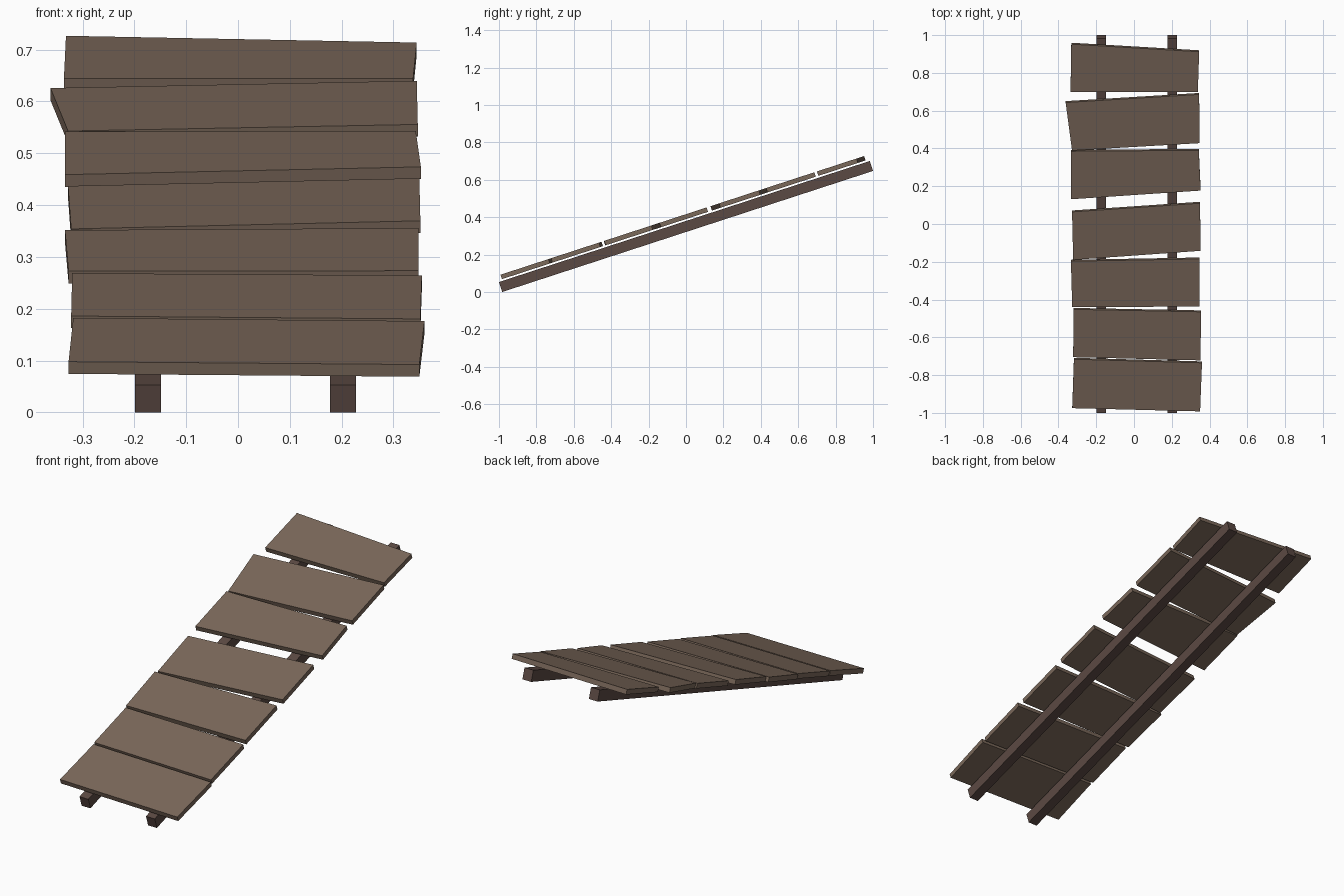
import bpy
import bmesh
import math
from mathutils import Vector

default_cube = bpy.data.objects.get("Cube")
if default_cube:
    bpy.data.objects.remove(default_cube, do_unlink=True)

ANGLE = math.atan(0.3264)
ALONG = Vector((0, math.cos(ANGLE), math.sin(ANGLE)))
NORMAL = Vector((0, -math.sin(ANGLE), math.cos(ANGLE)))


def make_material(name, color):
    mat = bpy.data.materials.new(name)
    mat.use_nodes = True
    mat.diffuse_color = (*color, 1)
    shader = next(n for n in mat.node_tree.nodes if n.type == "BSDF_PRINCIPLED")
    shader.inputs["Base Color"].default_value = (*color, 1)
    return mat


def make_slab(name, top_corners, thickness, material):
    """Extrude a four-cornered top face down, square to the slope."""
    bm = bmesh.new()
    face = bm.faces.new([bm.verts.new(c) for c in top_corners])
    result = bmesh.ops.extrude_face_region(bm, geom=[face], use_keep_orig=True)
    lower = [v for v in result["geom"] if isinstance(v, bmesh.types.BMVert)]
    bmesh.ops.translate(bm, verts=lower, vec=-NORMAL * thickness)
    bmesh.ops.recalc_face_normals(bm, faces=bm.faces[:])
    mesh = bpy.data.meshes.new(name)
    bm.to_mesh(mesh)
    bm.free()
    mesh.materials.append(material)
    obj = bpy.data.objects.new(name, mesh)
    bpy.context.scene.collection.objects.link(obj)
    return obj


plank_wood = make_material("plank brown wood", (0.195, 0.138, 0.102))
beam_wood = make_material("beam dark wood", (0.105, 0.067, 0.056))

# Two sloping support beams
BEAM_DEPTH = 0.056
beam_length = (2 - BEAM_DEPTH * math.sin(ANGLE)) / math.cos(ANGLE)
half_width = Vector((0.025, 0, 0))
for side, x in (("right", -0.174), ("left", 0.203)):
    start = Vector((x, -1, BEAM_DEPTH * math.cos(ANGLE)))
    end = start + ALONG * beam_length
    corners = [start - half_width, start + half_width,
               end + half_width, end - half_width]
    make_slab(side + "_beam", corners, BEAM_DEPTH, beam_wood)

# Uneven planks, each: front right, front left, back left, back right (x, y)
planks = [
    ((-.327, -.975), (.35, -.992), (.36, -.735), (-.318, -.716)),
    ((-.322, -.705), (.352, -.722), (.355, -.465), (-.32, -.452)),
    ((-.327, -.44), (.348, -.437), (.348, -.185), (-.334, -.197)),
    ((-.322, -.19), (.352, -.142), (.35, .11), (-.328, .064)),
    ((-.334, .131), (.353, .177), (.343, .39), (-.334, .385)),
    ((-.328, .389), (.347, .428), (.345, .686), (-.362, .643)),
    ((-.336, .7), (.338, .7), (.345, .912), (-.332, .952)),
]
for number, outline in enumerate(planks, start=1):
    corners = [Vector((x, y, 0.416 + y * math.tan(ANGLE))) for x, y in outline]
    make_slab(f"plank_{number}", corners, 0.0247, plank_wood)
